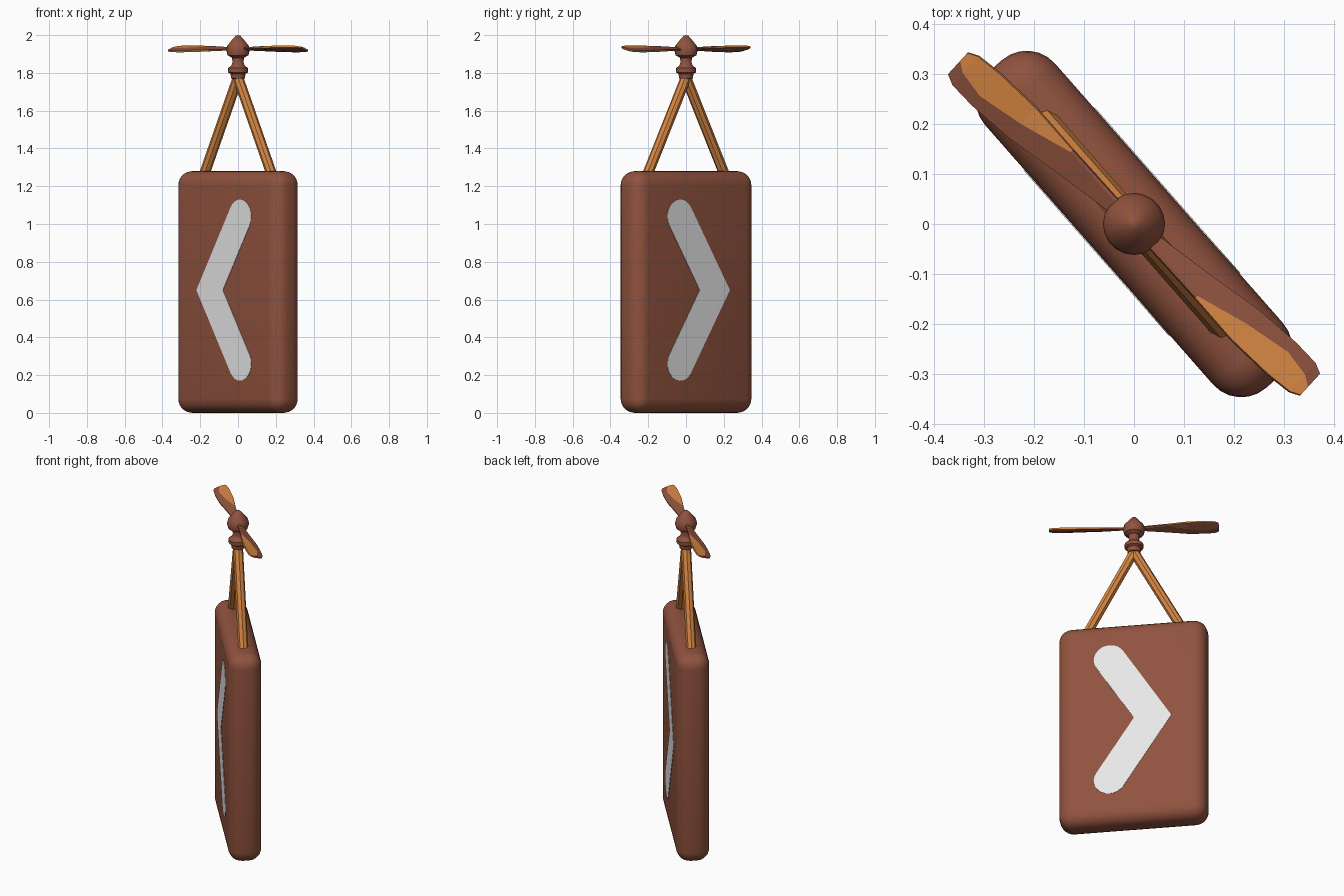
import bpy, bmesh
from math import sin, cos, pi, atan2, radians
from mathutils import Matrix, Vector

if "Cube" in bpy.data.objects:
    bpy.data.objects.remove(bpy.data.objects["Cube"], do_unlink=True)


def material(name, rgb):
    m = bpy.data.materials.new(name)
    m.use_nodes = True
    m.diffuse_color = (*rgb, 1)
    m.node_tree.nodes["Principled BSDF"].inputs["Base Color"].default_value = (*rgb, 1)
    return m


BROWN = material("brown_wood", (0.28, 0.085, 0.048))
ORANGE = material("orange_wood", (0.66, 0.235, 0.055))
WHITE = material("white_paint", (0.83, 0.83, 0.83))

BOARD_TURN = Matrix.Rotation(radians(-48.7), 4, 'Z')
THICK, BOARD_TOP = 0.093, 1.28


def finish(name, bm, mats, matrix=Matrix(), smooth=None):
    bmesh.ops.recalc_face_normals(bm, faces=bm.faces)
    mesh = bpy.data.meshes.new(name)
    bm.to_mesh(mesh)
    bm.free()
    for m in mats:
        mesh.materials.append(m)
    ob = bpy.data.objects.new(name, mesh)
    bpy.context.collection.objects.link(ob)
    ob.matrix_world = matrix
    if smooth:
        bpy.ops.object.select_all(action='DESELECT')
        ob.select_set(True)
        bpy.context.view_layer.objects.active = ob
        bpy.ops.object.shade_smooth_by_angle(angle=radians(smooth))
    return ob


# Rounded sign board
bm = bmesh.new()
bmesh.ops.create_cube(bm, size=1)
bmesh.ops.scale(bm, vec=(0.84, 2 * THICK, BOARD_TOP), verts=bm.verts)
bmesh.ops.translate(bm, vec=(0, 0, BOARD_TOP / 2), verts=bm.verts)
bmesh.ops.bevel(bm, geom=bm.edges[:], offset=0.075, segments=6, profile=0.5, affect='EDGES')
finish("sign_board", bm, [BROWN], BOARD_TURN, 40)

# Chevron plates with round ends, one on each broad face
MID, HALF = 0.65, 0.09
end = Vector((0.124, 0.39))
arm = atan2(0.39, 0.244)
cap = [end + HALF * Vector((cos(a), sin(a)))
       for a in (arm + pi / 2 - pi * i / 12 for i in range(13))]
outline = [Vector((-0.226, 0))] + cap + [Vector((-0.014, 0))]
outline += [Vector((p.x, -p.y)) for p in reversed(cap)]
for name, side in (("chevron_front", -1), ("chevron_back", 1)):
    bm = bmesh.new()
    face = bm.faces.new([bm.verts.new((p.x, side * (THICK - 0.002), MID + p.y)) for p in outline])
    ext = bmesh.ops.extrude_face_region(bm, geom=[face])
    moved = [v for v in ext["geom"] if isinstance(v, bmesh.types.BMVert)]
    bmesh.ops.translate(bm, vec=(0, side * 0.004, 0), verts=moved)
    finish(name, bm, [WHITE], BOARD_TURN)

# Two slanted hanger bars meeting under the hub
for name, side in (("hanger_left", 1), ("hanger_right", -1)):
    foot, top = Vector((side * 0.283, 0, 1.24)), Vector((0, 0, 1.775))
    axis = top - foot
    bm = bmesh.new()
    bmesh.ops.create_cone(bm, cap_ends=True, segments=8, radius1=0.028, radius2=0.028,
                          depth=axis.length)
    place = Matrix.Translation((foot + top) / 2) @ axis.to_track_quat('Z', 'Y').to_matrix().to_4x4()
    finish(name, bm, [ORANGE], BOARD_TURN @ place)

# Turned hub with collar, neck and pointed cap
profile = [(0, 1.765), (0.036, 1.77), (0.04, 1.795), (0.053, 1.803), (0.053, 1.825),
           (0.036, 1.838), (0.029, 1.855), (0.032, 1.88), (0.055, 1.893), (0.062, 1.92),
           (0.056, 1.945), (0.034, 1.972), (0.012, 1.997), (0, 2.0)]
bm = bmesh.new()
verts = [bm.verts.new((r, 0, z)) for r, z in profile]
edges = [bm.edges.new(pair) for pair in zip(verts, verts[1:])]
bmesh.ops.spin(bm, geom=verts + edges, axis=(0, 0, 1), cent=(0, 0, 0), angle=2 * pi, steps=20)
bmesh.ops.remove_doubles(bm, verts=bm.verts, dist=0.0005)
finish("hub", bm, [BROWN], smooth=35)

# Pitched propeller blades: (distance, half width, paint boundary, half thickness)
stations = [(0.03, 0.013, 0.006, 0.006), (0.19, 0.029, 0.024, 0.008), (0.3, 0.042, -0.002, 0.009),
            (0.4, 0.044, -0.017, 0.009), (0.455, 0.04, -0.006, 0.008), (0.476, 0.03, 0.008, 0.006)]


def blade(name, turn):
    bm = bmesh.new()
    rings = []
    for r, w, b, t in stations:
        section = [(-w, t * 0.6), (b, t), (w, t * 0.6), (w, -t * 0.6), (b, -t), (-w, -t * 0.6)]
        rings.append([bm.verts.new((r, y, z)) for y, z in section])
    for i, (a, c) in enumerate(zip(rings, rings[1:])):
        for k in range(6):
            n = (k + 1) % 6
            f = bm.faces.new((a[k], a[n], c[n], c[k]))
            # Painted leading half on top, and both thin edges
            f.material_index = int(i > 0 and k in (1, 2, 5))
    bm.faces.new(rings[0])
    bm.faces.new(rings[-1])
    pitch = Matrix.Rotation(radians(17), 4, 'X')
    # The leading side lies clockwise of the blade seen from above
    flip = Matrix.Scale(-1, 4, (0, 1, 0))
    bm.transform(flip @ pitch)
    finish(name, bm, [BROWN, ORANGE],
           Matrix.Translation((0, 0, 1.927)) @ Matrix.Rotation(radians(turn), 4, 'Z'))


blade("blade_right", 137.6)
blade("blade_left", -42.4)
